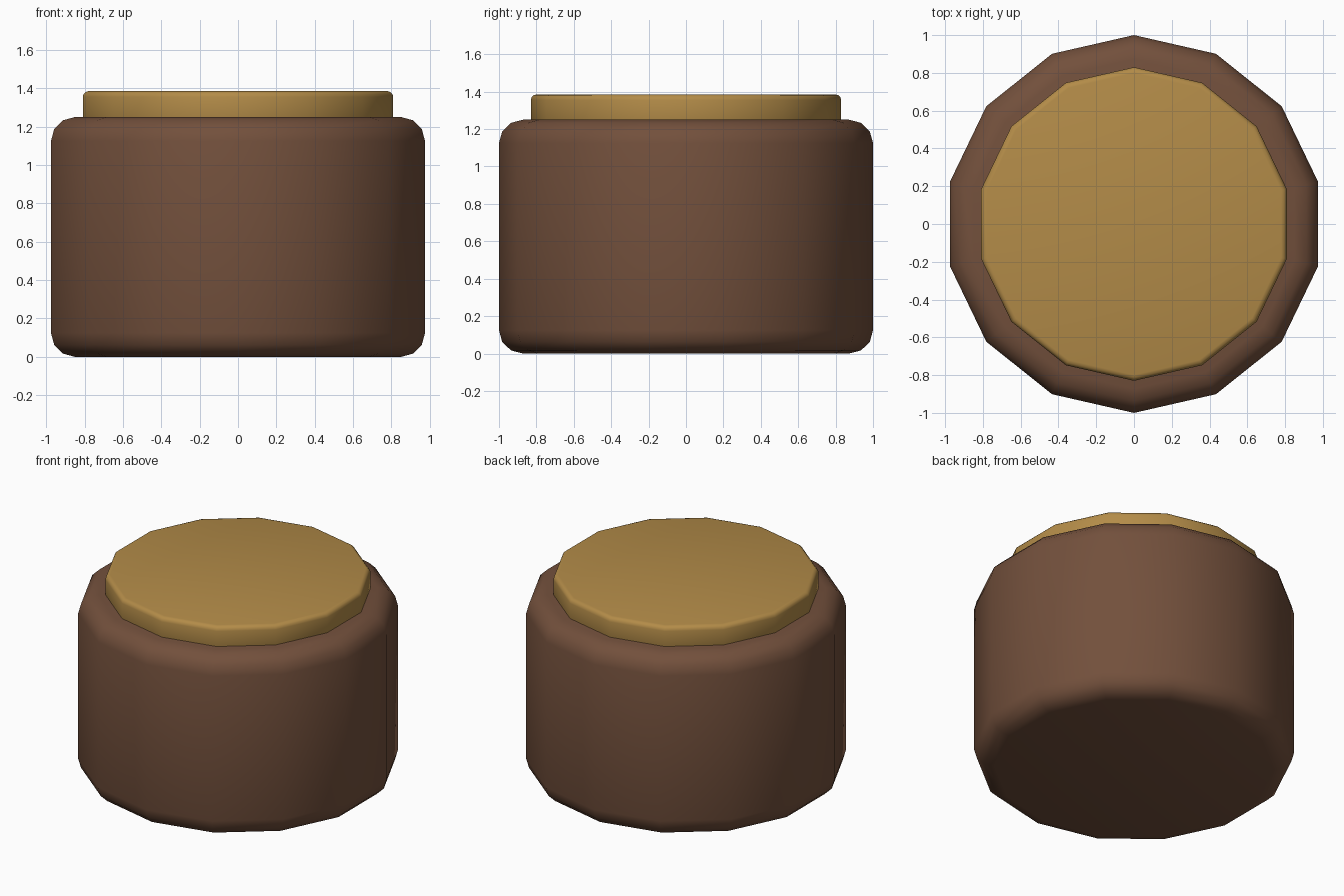
import bpy
import math

if "Cube" in bpy.data.objects:
    bpy.data.objects.remove(bpy.data.objects["Cube"])


def material(name, color):
    mat = bpy.data.materials.new(name)
    mat.diffuse_color = (*color, 1.0)
    mat.use_nodes = True
    mat.node_tree.nodes["Principled BSDF"].inputs["Base Color"].default_value = mat.diffuse_color
    return mat


def rounded_drum(name, radius, z0, z1, bevel, mat):
    """14-sided cylinder whose top and bottom rims are rounded."""
    bpy.ops.mesh.primitive_cylinder_add(
        vertices=14, radius=radius, depth=z1 - z0, location=(0, 0, (z0 + z1) / 2))
    ob = bpy.context.object
    ob.name = name
    ob.data.materials.append(mat)
    mod = ob.modifiers.new("rim_bevel", 'BEVEL')
    mod.width = bevel
    mod.segments = 3
    mod.limit_method = 'ANGLE'
    mod.angle_limit = math.radians(40)
    bpy.ops.object.modifier_apply(modifier=mod.name)
    bpy.ops.object.shade_smooth_by_angle(angle=math.radians(35))
    return ob


brown = material("dark_brown", (0.17, 0.08, 0.045))
gold = material("gold", (0.45, 0.26, 0.065))

# Main jar body
rounded_drum("jar_body", 1.0, 0.0, 1.25, 0.125, brown)

# Lid, its lower rim sunk slightly into the body
rounded_drum("lid", 0.83, 1.22, 1.385, 0.03, gold)
